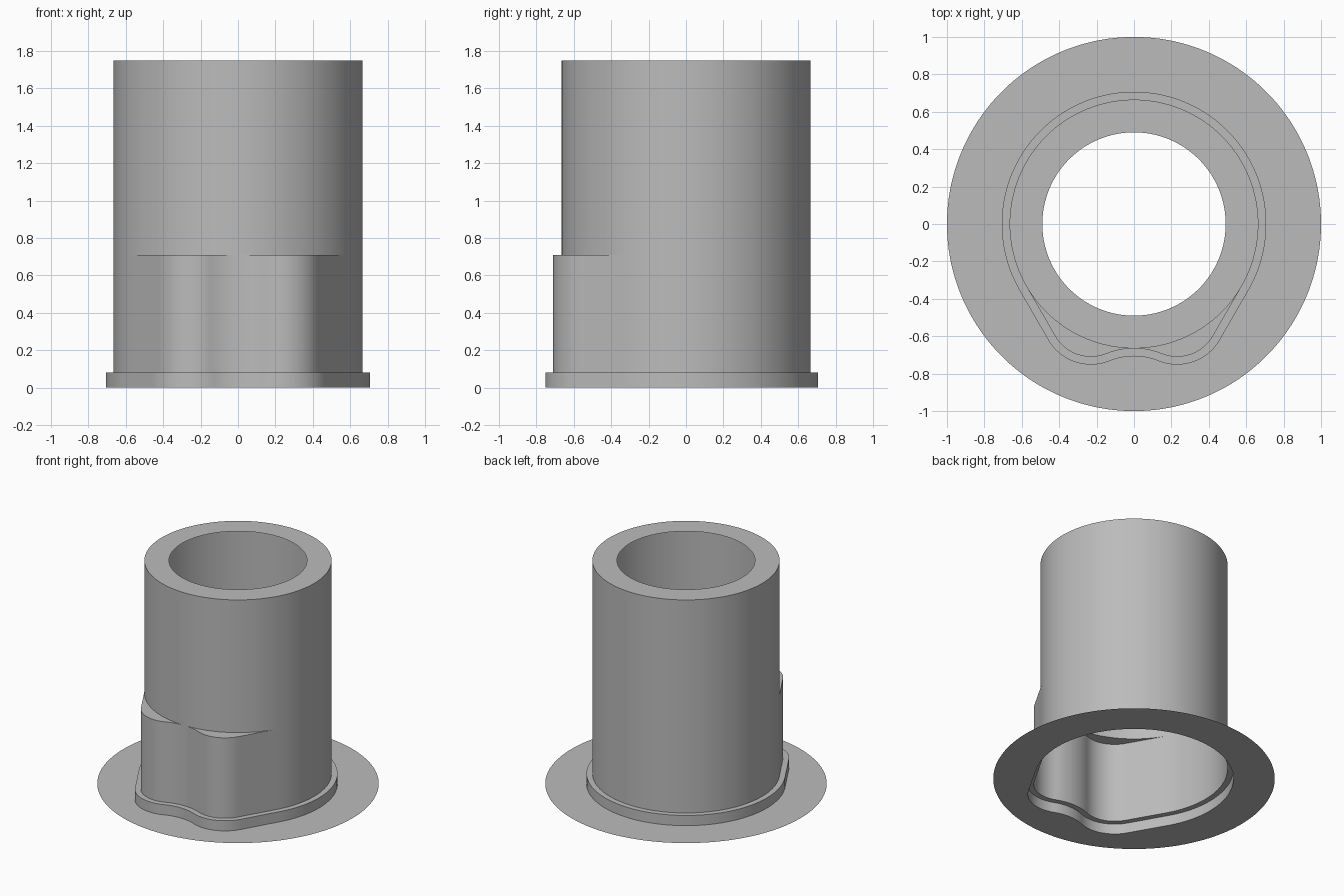
import bpy
import bmesh
from math import sin, cos, atan2, hypot, radians

cube = bpy.data.objects.get("Cube")
if cube:
    bpy.data.objects.remove(cube)

R_TUBE, R_BORE, R_FLANGE = 0.665, 0.49, 1.0
Z_COLLAR, Z_LEDGE, Z_TOP = 0.08, 0.71, 1.75
LIP = 0.042

grey = bpy.data.materials.new("plain grey")
grey.use_nodes = True
colour = (0.5, 0.5, 0.5, 1)
grey.diffuse_color = colour
grey.node_tree.nodes["Principled BSDF"].inputs["Base Color"].default_value = colour


def arc(cx, cy, r, start, end, n):
    angles = [radians(start + (end - start) * i / n) for i in range(n + 1)]
    return [(cx + r * cos(a), cy + r * sin(a)) for a in angles]


def line(p, q, n):
    return [(p[0] + (q[0] - p[0]) * i / n, p[1] + (q[1] - p[1]) * i / n)
            for i in range(1, n)]


def outline(grow=0.0):
    """Round back, straight flanks and two front lobes with a dip between."""
    big = arc(0, 0, R_TUBE + grow, -30, 210, 120)
    left = arc(-0.23, -0.488, 0.222 + grow, 210, 292.1, 20)
    dip = arc(0, -1.053, 0.388 - grow, 112.1, 67.9, 16)
    right = arc(0.23, -0.488, 0.222 + grow, 247.9, 330, 20)
    return (big + line(big[-1], left[0], 10) + left + dip[1:-1] + right
            + line(right[-1], big[0], 10))


def circle(r):
    """Circle with points in the same directions as the outline's points."""
    return [(r * cos(a), r * sin(a)) for a in
            (atan2(y, x) for x, y in outline())]


def sheet(name, *rings):
    """Join closed (points, height) rings, lowest or outermost first."""
    bm = bmesh.new()
    loops = [[bm.verts.new((x, y, z)) for x, y in pts] for pts, z in rings]
    n = len(loops[0])
    for a, b in zip(loops, loops[1:]):
        for i in range(n):
            j = (i + 1) % n
            gap = max(hypot(*(a[k].co - b[k].co)) for k in (i, j))
            if gap > 1e-4:
                bm.faces.new((a[i], a[j], b[j], b[i]))
    bmesh.ops.remove_doubles(bm, verts=bm.verts, dist=1e-5)
    bmesh.ops.delete(bm, geom=[v for v in bm.verts if not v.link_faces],
                     context='VERTS')
    mesh = bpy.data.meshes.new(name)
    bm.to_mesh(mesh)
    bm.free()
    mesh.materials.append(grey)
    obj = bpy.data.objects.new(name, mesh)
    bpy.context.collection.objects.link(obj)
    bpy.ops.object.select_all(action='DESELECT')
    obj.select_set(True)
    bpy.context.view_layer.objects.active = obj
    bpy.ops.object.shade_smooth_by_angle(angle=radians(30))


body, lip = outline(), outline(LIP)
tube, bore = circle(R_TUBE), circle(R_BORE)

# Flat base sheet with an opening shaped like the collar
sheet("base_flange", (circle(R_FLANGE), 0), (lip, 0))
# Low collar with its flat step
sheet("collar", (lip, 0), (lip, Z_COLLAR), (body, Z_COLLAR))
# Lower sleeve with front lobes, closed by a ledge
sheet("lower_sleeve", (body, Z_COLLAR), (body, Z_LEDGE))
sheet("lobe_ledge", (body, Z_LEDGE), (tube, Z_LEDGE))
# Upper tube and the flat ring around its opening
sheet("upper_tube", (tube, Z_LEDGE), (tube, Z_TOP))
sheet("top_ring", (tube, Z_TOP), (bore, Z_TOP))
